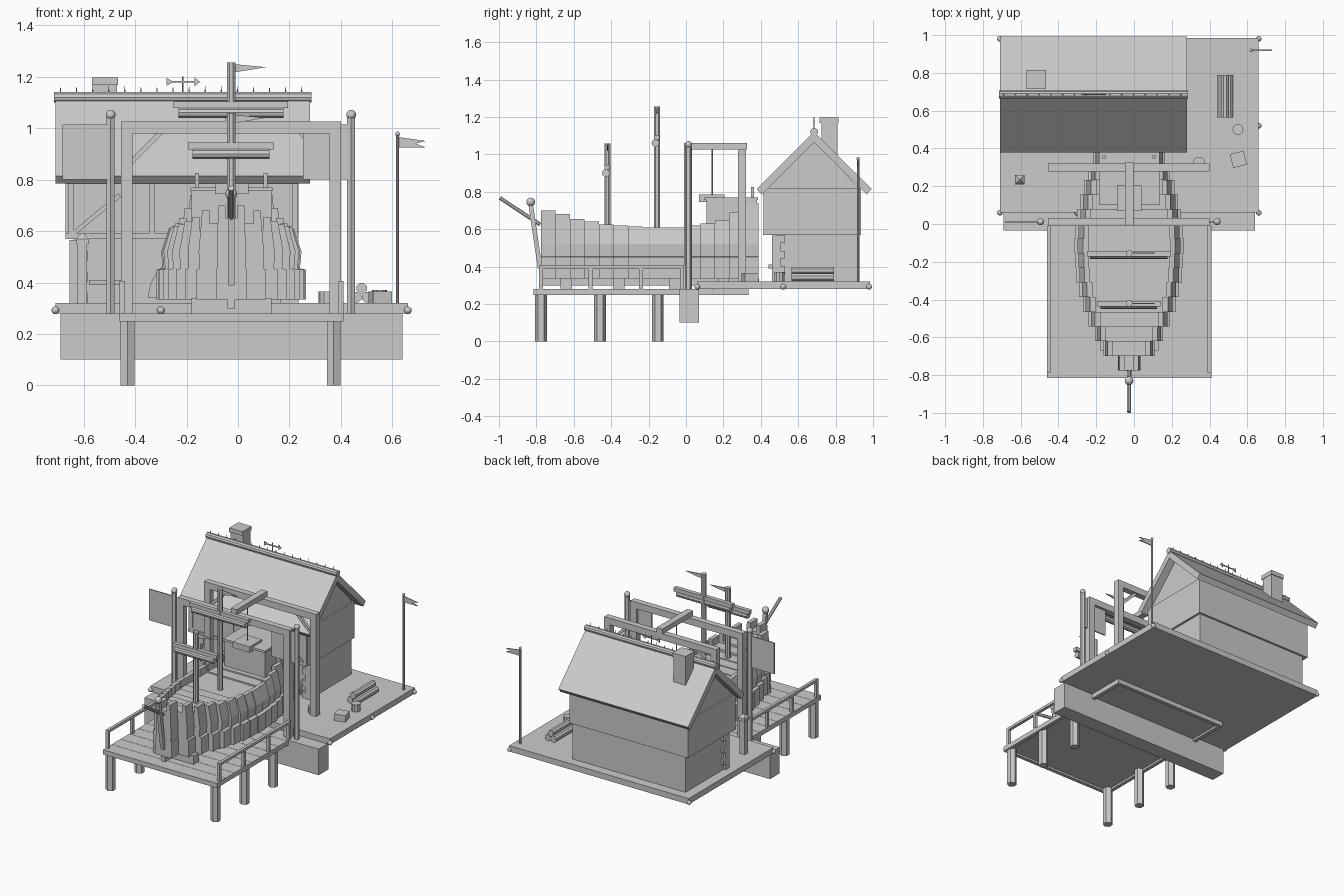
import bpy, bmesh, math
from mathutils import Vector, Matrix

GREY = bpy.data.materials.new("plain_grey")
GREY.diffuse_color = (0.6, 0.6, 0.6, 1)


def finish(name, bm, smooth=False):
    bmesh.ops.recalc_face_normals(bm, faces=bm.faces)
    me = bpy.data.meshes.new(name)
    bm.to_mesh(me)
    bm.free()
    me.materials.append(GREY)
    ob = bpy.data.objects.new(name, me)
    bpy.context.collection.objects.link(ob)
    if smooth:
        for p in me.polygons:
            p.use_smooth = True
    return ob


def box(name, x0, x1, y0, y1, z0, z1, turn=0):
    bm = bmesh.new()
    m = (Matrix.Translation(((x0 + x1) / 2, (y0 + y1) / 2, (z0 + z1) / 2))
         @ Matrix.Rotation(turn, 4, 'Z') @ Matrix.Diagonal((x1 - x0, y1 - y0, z1 - z0, 1)))
    bmesh.ops.create_cube(bm, size=1, matrix=m)
    return finish(name, bm)


def prism(name, pts, axis, a, b):
    """Extrude a flat outline: axis x uses (y, z), axis y uses (x, z)."""
    bm = bmesh.new()
    put = (lambda p, t: (t, p[0], p[1])) if axis == 'x' else (lambda p, t: (p[0], t, p[1]))
    f = bm.faces.new([bm.verts.new(put(p, a)) for p in pts])
    r = bmesh.ops.extrude_face_region(bm, geom=[f])
    d = Vector(put((0, 0), b - a))
    bmesh.ops.translate(bm, verts=[v for v in r['geom'] if isinstance(v, bmesh.types.BMVert)], vec=d)
    return finish(name, bm)


def rod(name, p, q, r, sides=8, r2=None):
    p, q = Vector(p), Vector(q)
    d = q - p
    rot = d.to_track_quat('Z', 'Y').to_matrix().to_4x4()
    bm = bmesh.new()
    # six-sided rods keep a corner towards the front
    spin = Matrix.Rotation(0 if sides == 6 else math.pi / sides, 4, 'Z')
    bmesh.ops.create_cone(bm, cap_ends=True, segments=sides, radius1=r, radius2=r if r2 is None else r2,
                          depth=d.length, matrix=Matrix.Translation((p + q) / 2) @ rot @ spin)
    return finish(name, bm)


def ball(name, c, r):
    bm = bmesh.new()
    bmesh.ops.create_uvsphere(bm, u_segments=16, v_segments=10, radius=r, matrix=Matrix.Translation(c))
    return finish(name, bm, True)


# Ground slab and quay wall
box("ground_slab", -.71, .66, .06, .985, .28, .32)
box("quay_wall", -.69, .64, -.035, .07, .10, .28)
for x, y in ((-.71, .06), (.66, .06), (.66, .98), (-.71, .98), (.66, .52), (-.3, .06)):
    ball("slab_stud", (x, y, .292), .015)

# Dock with plank seams, edge beams, piles and side rails
box("dock_deck", -.455, .405, -.81, .33, .262, .276)
N = 12
step = 1.15 / N
for i in range(N):
    y = -.815 + i * step
    box("dock_plank", -.46, .41, y, y + step - .002, .274, .28)
for x in (-.46, .385):
    box("dock_edge", x, x + .025, -.815, .335, .248, .278)
for y in (-.815, .31):
    box("dock_end", -.46, .41, y, y + .025, .248, .278)
for x in (-.43, .372):
    for y in (-.775, -.46, -.15):
        rod("dock_pile", (x, y, 0), (x, y, .262), .031, 6)
for x in (-.45, .4):
    box("dock_rail", x - .01, x + .01, -.785, -.01, .387, .405)
    for y in (-.775, -.51, -.24, -.02):
        box("rail_post", x - .01, x + .01, y - .01, y + .01, .28, .39)

# Banner masts
for x in (-.495, .44):
    rod("banner_mast", (x, .013, .28), (x, .013, 1.04), .018, 6)
    ball("mast_ball", (x, .013, 1.052), .019)
    box("banner", x - .188, x, .006, .014, .80, 1.015)

# Loading gantry of two frames with jib and hanging load
for y in (-.01, .278):
    box("gantry_beam", -.455, .40, y, y + .042, .98, 1.025)
    for x, s in ((-.455, 1), (.355, -1)):
        box("gantry_leg", x, x + .045, y, y + .042, .28, .98)
for x, s in ((-.433, 1), (.377, -1)):
    rod("gantry_brace", (x, .3, .85), (x + s * .14, .3, .99), .014, 4)
box("gantry_jib", -.048, -.003, -.01, .325, 1.025, 1.06)
rod("load_rope", (-.026, .14, .78), (-.026, .14, 1.03), .004, 6)
box("hanging_load", -.09, .04, .07, .205, .745, .785)

# House walls, gables and roof
box("lower_walls", -.64, .22, .49, .92, .32, .57)
box("upper_walls", -.67, .235, .42, .935, .57, .82)
prism("gables", [(.425, .815), (.93, .815), (.685, 1.075)], 'x', -.66, .225)
prism("roof", [(.378, .815), (.685, 1.12), (.992, .815), (.966, .785), (.685, 1.065), (.404, .785)],
      'x', -.71, .28)
rod("ridge_roll", (-.715, .685, 1.12), (.285, .685, 1.12), .021, 10)
for i in range(16):
    x = -.69 + i * .0625
    rod("ridge_spike", (x, .685, 1.13), (x, .685, 1.165), .005, 6, 0)
box("chimney", -.565, -.47, .725, .81, .9, 1.17)
box("chimney_cap", -.568, -.467, .715, .815, 1.168, 1.197)

# Weather vane
rod("vane_pole", (-.215, .685, 1.13), (-.215, .685, 1.2), .003, 6)
box("vane_bar", -.27, -.165, .682, .688, 1.177, 1.183)
prism("vane_tip", [(-.17, 1.162), (-.17, 1.198), (-.148, 1.18)], 'y', .682, .688)
prism("vane_tail", [(-.278, 1.165), (-.278, 1.195), (-.25, 1.18)], 'y', .682, .688)

# Corner stones, wall timbers and arch on the house front
for i in range(6):
    z, w = .32 + i * .041, (.07, .045)[i % 2]
    box("corner_stone", -.655, -.655 + w, .46, .46 + .115 - w, z, z + .041)
    box("corner_stone", .235 - w, .235, .46, .46 + .115 - w, z, z + .041)
for x in (-.66, -.345, -.02, .21):
    box("wall_timber", x, x + .022, .414, .42, .58, .80)
for z in (.57, .785):
    box("wall_sill", -.67, .235, .413, .42, z, z + .02)
for a, b in ((-.64, -.46), (.2, .03)):
    rod("wall_brace", (a, .422, .59), (b, .422, .74), .012, 4)
arc = [math.pi * i / 12 for i in range(13)]
ring = [(-.1 + r * math.cos(t), .34 + (r - .05) * math.sin(t)) for r, s in ((.25, 1), (.215, -1))
        for t in arc[::s]]
prism("door_arch", ring, 'y', .465, .49)

# Yard items: bollard post, bench, logs, crate, barrel, flag
box("bollard", -.625, -.587, .215, .253, .32, .55)
box("bollard_cap", -.63, -.58, .21, .26, .55, .57)
rod("bollard_tip", (-.605, .235, .57), (-.605, .235, .595), .034, 4, 0)
box("bench", -.58, -.45, .44, .49, .39, .41)
for x, z in ((.459, .342), (.503, .342), (.481, .378)):
    rod("log", (x, .565, z), (x, .79, z), .022, 8)
rod("chopping_block", (.55, .5, .32), (.55, .5, .37), .029, 10)
box("crate", .515, .59, .305, .38, .32, .365, .25)
rod("barrel", (.345, .325, .32), (.345, .325, .365), .032, 10)
rod("flag_pole", (.62, .92, .32), (.62, .92, .975), .007)
ball("flag_pole_ball", (.62, .92, .978), .009)
prism("yard_flag", [(.625, .965), (.73, .95), (.69, .94), (.73, .925), (.625, .925)], 'y', .917, .923)

# Ship hull made of stepped cross slices, with a wider lower course
CX = -.026
half = [.06, .135, .18, .215, .245, .265, .28, .285, .29, .285, .275, .26, .24, .215, .19]
top = [.70, .68, .655, .64, .625, .62, .615, .61, .61, .61, .62, .63, .65, .69, .74]
for i, (w, t) in enumerate(zip(half, top)):
    y = -.775 + i * .0775
    n = max(.84 * w - .028, .015)
    side = [(w, .335), (w, .45), (.92 * w, .455), (.94 * w, .52), (.84 * w, t), (n, t), (n, t - .05)]
    outline = [(CX + a, z) for a, z in side] + [(CX - a, z) for a, z in reversed(side)]
    prism("hull_slice", outline, 'y', y, y + .0775)
for y in (-.64, -.36, -.06, .2):
    box("cradle_block", -.18, .13, y - .03, y + .03, .28, .34)
box("keel", CX - .015, CX + .015, -.78, .39, .30, .335)
rod("bow_stem", (CX, -.78, .39), (CX, -.83, .73), .017, 4)
ball("stem_ball", (CX, -.83, .745), .023)
rod("bowsprit", (CX, -.78, .625), (CX, -.995, .767), .011, 8)

# Stern cabin and lanterns
box("stern_cabin", -.18, .13, .11, .38, .58, .755)
box("cabin_roof", -.185, .135, .1, .385, .755, .77)
for x in (-.16, .107):
    box("stern_lantern", x - .008, x + .008, .347, .363, .77, .825)

# Masts with yards, furled sails and pennants
for y, h, z, a, b in ((-.42, 1.058, .9, -.195, .14), (-.155, 1.255, 1.06, -.25, .195)):
    rod("mast", (CX, y, .5), (CX, y, h), .018)
    box("yard", a, b, y - .016, y + .012, z + .018, z + .044)
    rod("furled_sail", (a + .018, y - .008, z), (b - .018, y - .008, z), .021, 10)
    prism("pennant", [(CX, h - .005), (CX + .135, h - .018), (CX, h - .04)], 'y', y - .003, y + .003)
